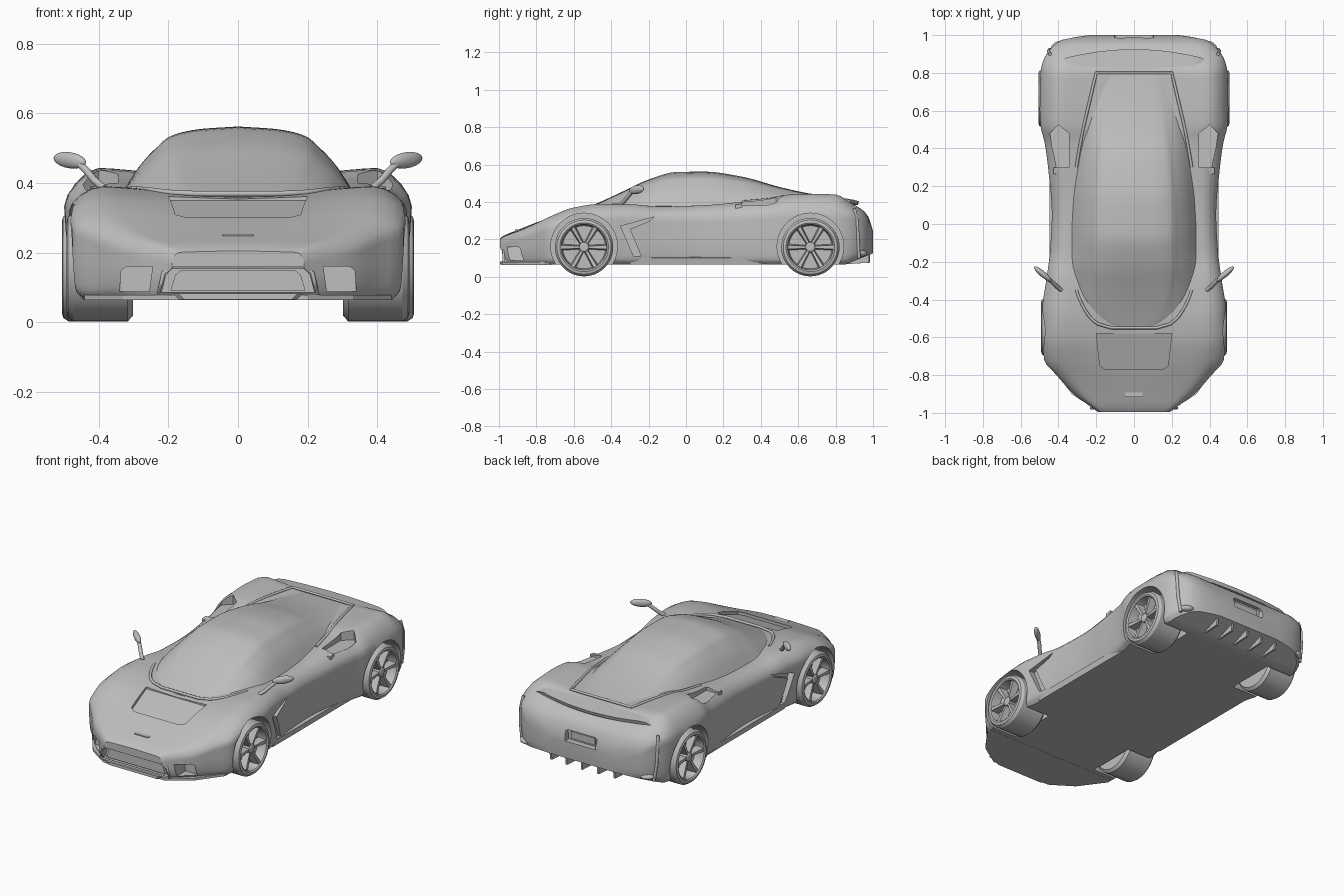
import bpy, bmesh
from math import sin, cos, pi, radians
from mathutils import Matrix

if "Cube" in bpy.data.objects:
    bpy.data.objects.remove(bpy.data.objects["Cube"])

grey = bpy.data.materials.new("plain grey")
grey.use_nodes = True
grey.diffuse_color = (0.52, 0.52, 0.52, 1)
grey.node_tree.nodes["Principled BSDF"].inputs["Base Color"].default_value = grey.diffuse_color


def activate(ob):
    bpy.ops.object.select_all(action='DESELECT')
    ob.select_set(True)
    bpy.context.view_layer.objects.active = ob


def smooth(ob, angle=32):
    activate(ob)
    bpy.ops.object.shade_smooth_by_angle(angle=radians(angle))
    return ob


def add(name, bm):
    bmesh.ops.recalc_face_normals(bm, faces=bm.faces)
    mesh = bpy.data.meshes.new(name)
    bm.to_mesh(mesh)
    bm.free()
    mesh.materials.append(grey)
    ob = bpy.data.objects.new(name, mesh)
    bpy.context.collection.objects.link(ob)
    return ob


def loft(name, rings):
    """Closed skin through equal rings of points, capped at both ends."""
    bm = bmesh.new()
    rows = [[bm.verts.new(p) for p in ring] for ring in rings]
    n = len(rows[0])
    for a, b in zip(rows, rows[1:]):
        for i in range(n):
            j = (i + 1) % n
            bm.faces.new((a[i], a[j], b[j], b[i]))
    bm.faces.new(rows[0])
    bm.faces.new(rows[-1])
    return add(name, bm)


def prism(name, outline, axis, start, end):
    place = {'x': lambda p, d: (d, p[0], p[1]),
             'y': lambda p, d: (p[0], d, p[1]),
             'z': lambda p, d: (p[0], p[1], d)}[axis]
    return loft(name, [[place(p, d) for p in outline] for d in (start, end)])


def both(outline):
    """Complete a half outline with its mirror image."""
    return outline + [(-p[0], *p[1:]) for p in reversed(outline) if p[0] != 0]


def tube(name, points, radius, cyclic=False):
    curve = bpy.data.curves.new(name, 'CURVE')
    curve.dimensions = '3D'
    curve.bevel_depth = radius
    curve.bevel_resolution = 2
    curve.use_fill_caps = True
    spline = curve.splines.new('POLY')
    spline.points.add(len(points) - 1)
    for target, p in zip(spline.points, points):
        target.co = (*p, 1)
    spline.use_cyclic_u = cyclic
    curve.materials.append(grey)
    ob = bpy.data.objects.new(name, curve)
    bpy.context.collection.objects.link(ob)
    activate(ob)
    bpy.ops.object.convert(target='MESH')
    return smooth(bpy.context.view_layer.objects.active, 50)


def blend(keys, t):
    """Monotone cubic through rows whose first entry is the parameter."""
    t = min(max(t, keys[0][0]), keys[-1][0])
    i = max(k for k in range(len(keys) - 1) if keys[k][0] <= t)
    span = keys[i + 1][0] - keys[i][0]
    u = (t - keys[i][0]) / span

    def slope(k, c):
        return (keys[k + 1][c] - keys[k][c]) / (keys[k + 1][0] - keys[k][0])

    def tangent(k, c):
        a, b = slope(max(k - 1, 0), c), slope(min(k, len(keys) - 2), c)
        return 2 * a * b / (a + b) if a * b > 0 else 0

    out = []
    for c in range(1, len(keys[0])):
        p, q = keys[i][c], keys[i + 1][c]
        m, n = tangent(i, c) * span, tangent(i + 1, c) * span
        out.append(p + u * m + u * u * (3 * (q - p) - 2 * m - n) + u ** 3 * (2 * (p - q) + m + n))
    return out


def stations(keys, step):
    ys = []
    for a, b in zip(keys, keys[1:]):
        n = max(2, round((b[0] - a[0]) / step))
        ys += [a[0] + (b[0] - a[0]) * i / n for i in range(n)]
    return ys + [keys[-1][0]]


# Body: y, half width, side height, crest x, crest height, centre height
BODY = [(-.995, .19, .17, .17, .2, .205), (-.97, .225, .18, .2, .216, .222),
        (-.9, .32, .2, .27, .242, .25), (-.8, .41, .24, .34, .286, .29),
        (-.72, .475, .27, .37, .325, .318), (-.6, .485, .31, .385, .37, .35),
        (-.45, .485, .32, .39, .39, .37), (-.3, .465, .32, .385, .388, .38),
        (-.15, .445, .31, .37, .376, .38), (.05, .435, .31, .36, .38, .38),
        (.3, .455, .32, .365, .4, .4), (.44, .475, .33, .37, .415, .41),
        (.52, .495, .34, .39, .437, .415), (.65, .5, .33, .4, .443, .42),
        (.8, .495, .33, .39, .44, .42), (.88, .475, .33, .37, .395, .39),
        (.94, .43, .31, .34, .36, .36), (.975, .38, .27, .32, .315, .32),
        (1, .24, .2, .2, .24, .245)]


def body_ring(y):
    hw, zw, xs, zs, zc = blend(BODY, y)
    zb = .065 + max(0, y - .85) * .4
    spine = [(hw - .035, zb), (hw - .01, zb + .03), (hw, zb + (zw - zb) * .6), (hw, zw),
             (xs, zs), (xs * .55, zs * .4 + zc * .6), (0, zc)]
    keys = [(i, *p) for i, p in enumerate(spine)]
    half = [(0, zb)] + [blend(keys, i / 4) for i in range(4 * len(spine) - 3)]
    half[-1] = (0, zc)
    return [(x, y, z) for x, z in both(half[:-1] + [half[-1]])]


body = loft("body_shell", [body_ring(y) for y in stations(BODY, .03)])


def cut(cutter):
    cutter.hide_render = True
    mod = body.modifiers.new("cut", 'BOOLEAN')
    mod.operation, mod.solver, mod.object = 'DIFFERENCE', 'EXACT', cutter
    activate(body)
    bpy.ops.object.modifier_apply(modifier=mod.name)
    bpy.data.objects.remove(cutter)


# Openings in the body: wheel arches, fender vents, shoulder intakes, nose ducts
WHEELS = {"front": (-.545, .492), "rear": (.665, .506)}
for s in (1, -1):
    for y0, _ in WHEELS.values():
        circle = [(y0 + .178 * cos(i * pi / 24), .162 + .178 * sin(i * pi / 24)) for i in range(48)]
        cut(prism("arch_cutter", circle, 'x', s * .29, s * .6))
    vent = [(-.35, .27), (-.17, .32), (-.2, .295), (-.3, .255), (-.24, .11), (-.28, .11)]
    cut(prism("vent_cutter", vent, 'x', s * .435, s * .6))
    intake = [(s * x, y) for x, y in ((.345, .3), (.345, .48), (.4, .525), (.445, .48), (.42, .3))]
    cut(prism("intake_cutter", intake, 'z', .38, .6))
    duct = [(s * x, z) for x, z in ((.255, .088), (.34, .088), (.335, .15), (.32, .16), (.245, .16))]
    cut(prism("duct_cutter", duct, 'y', -1.1, -.86))
grille = both([(.22, .082), (.205, .14), (.185, .16)])
cut(prism("grille_cutter", grille, 'y', -1.1, -.94))
cut(prism("plate_cutter", both([(.1, .225), (.105, .28), (.09, .29)]), 'y', .965, 1.1))

# Sunken bonnet panel
panel = both([(.15, -.77), (.18, -.75), (.2, -.58)])
cut(loft("bonnet_cutter", [[(x, y, .284 + (y + .77) * .345) for x, y in panel],
                           [(x, y, .6) for x, y in panel]]))
smooth(body)

# Canopy: y, half width, roof height
CANOPY = [(-.555, .1, .36), (-.53, .19, .37), (-.47, .25, .395), (-.35, .305, .45),
          (-.2, .335, .52), (-.05, .335, .56), (.1, .33, .562), (.3, .305, .535),
          (.5, .27, .48), (.65, .235, .447), (.8, .2, .425)]
ARCH = [(0, 1, 0), (1, .84, .43), (2, .7, .69), (3, .58, .86), (4, .34, .96), (5, 0, 1)]


def canopy_ring(y):
    w, top = blend(CANOPY, y)
    base = blend(BODY, y)[4] - .012
    half = [(0, base)] + [(w * f, base + (top - base) * g)
                          for f, g in (blend(ARCH, i / 4) for i in range(20))] + [(0, top)]
    return [(x, y, z) for x, z in both(half)]


smooth(loft("canopy", [canopy_ring(y) for y in stations(CANOPY, .03)]), 40)


# Trim around the windscreen foot and the rear window
def trim(name, ys):
    side = []
    for y in ys:
        _, _, _, crest, centre = blend(BODY, y)
        side.append((blend(CANOPY, y)[0], y, (crest + centre) / 2))
    tube(name, both(side), .008)


trim("windscreen_trim", [-.35 - .02 * i for i in range(11)])
trim("rear_window_trim", [.3 + .05 * i for i in range(11)])

# Nose: splitter, grille and its frame
splitter = both([(.2, -.985), (.33, -.9), (.44, -.75), (.44, -.72)])
prism("front_splitter", splitter, 'z', .064, .078)
prism("grille_panel", [(x * .88, .12 + (z - .12) * .75) for x, z in grille], 'y', -.965, -.93)
tube("grille_frame", [(x * 1.04, -.988 + abs(x) * .06, z) for x, z in grille], .007, True)
prism("bonnet_mark", both([(.045, .248), (.045, .253)]), 'y', -.915, -.89)

# Tail: spoiler lip, diffuser fins, number plate
lip = []
for i in range(25):
    x = -.42 + .035 * i
    back = .925 - .35 * x * x
    rise = .1 * x * x - .5 * max(0, abs(x) - .34)
    lip.append([(x, back - .13, .422 + rise), (x, back, .403 + rise),
                (x, back - .006, .383 + rise), (x, back - .13, .385 + rise)])
smooth(loft("spoiler_lip", lip))
for i in range(-2, 3):
    x = i * .105
    fin = [(.86, .068), (.985 - abs(x) * .05, .075), (.985, .15), (.88, .12)]
    prism("diffuser_fin", fin, 'x', x - .006, x + .006)
prism("number_plate", both([(.08, .235), (.08, .278)]), 'y', .96, .972)


def ellipsoid(name, size, place, turn=0, tilt=0):
    bm = bmesh.new()
    bmesh.ops.create_uvsphere(bm, u_segments=20, v_segments=12, radius=1)
    bm.transform(Matrix.Translation(place) @ Matrix.Rotation(turn, 4, 'Z')
                 @ Matrix.Rotation(tilt, 4, 'Y') @ Matrix.Diagonal((*size, 1)))
    return smooth(add(name, bm), 60)


# Parts on each side
for s, side in ((1, "left"), (-1, "right")):
    ellipsoid(side + "_mirror_head", (.06, .016, .023), (s * .483, -.265, .465), s * .7, s * -.12)
    tube(side + "_mirror_arm", [(s * .385, -.35, .385), (s * .41, -.33, .405),
                                (s * .435, -.305, .435), (s * .46, -.285, .46)], .011)
    prism(side + "_sill", [(s * x, z) for x, z in ((.38, .065), (.44, .065), (.447, .1), (.4, .11))],
          'y', -.3, .45)
    prism(side + "_door_handle", [(.265, .365), (.3, .37), (.3, .39), (.265, .385)],
          'x', s * .385, s * .425)
    ellipsoid(side + "_rear_lamp", (.04, .025, .017), (s * .405, .94, .125), s * -.6)
    tube(side + "_tail_edge", [(s * .445, .9, .365), (s * .452, .915, .3),
                               (s * .45, .92, .2), (s * .435, .925, .1)], .009)

    # Wheels: one turned tyre and rim, six spokes, a hub
    for end, (y0, out) in WHEELS.items():
        def at(depth, r, a, across=0):
            return (s * (out + depth), y0 + r * cos(a) - across * sin(a),
                    .158 + r * sin(a) + across * cos(a))

        turned = [(-.19, .11), (-.19, .14), (-.175, .156), (-.02, .156), (-.004, .145),
                  (0, .13), (-.006, .122), (-.06, .115)]
        name = side + "_" + end
        smooth(loft(name + "_tyre", [[at(d, r, i * pi / 24) for i in range(48)] for d, r in turned]))
        smooth(loft(name + "_hub", [[at(d, r, i * pi / 8) for i in range(16)]
                                    for d, r in ((-.06, .03), (-.02, .026), (-.015, .018))]))
        for k in range(6):
            a = k * pi / 3
            loft(name + "_spoke", [[at(d, r, a, c) for d, c in
                                    ((-.055, -w), (-.055, w), (face, w * .6), (face, -w * .6))]
                                   for r, w, face in ((.015, .01, -.022), (.12, .017, -.01))])
